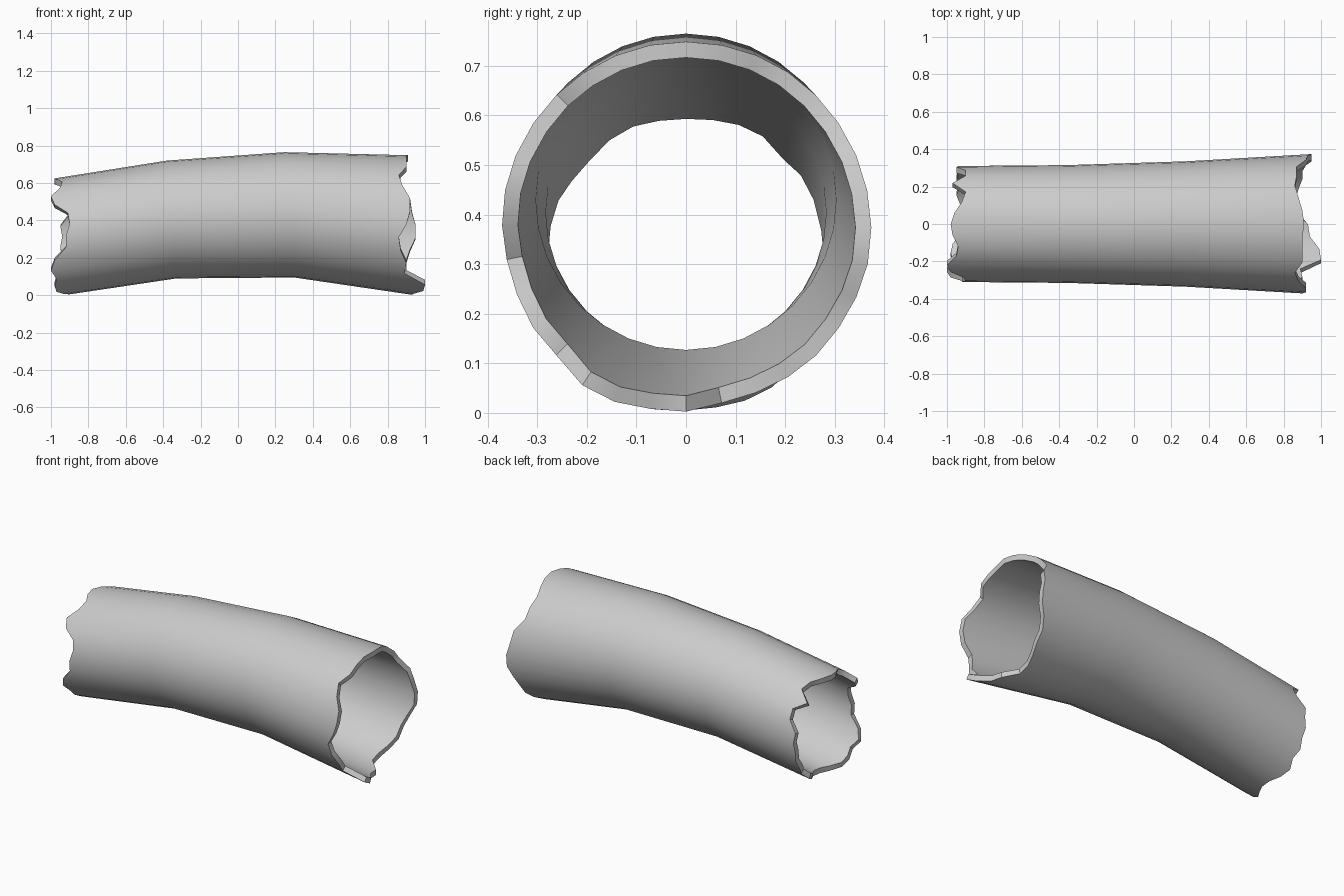
import bpy
import bmesh
import math
from mathutils import Vector

cube = bpy.data.objects.get("Cube")
if cube:
    bpy.data.objects.remove(cube, do_unlink=True)

# Single grey material
grey = bpy.data.materials.new("plain grey")
grey.use_nodes = True
colour = (0.6, 0.6, 0.6, 1.0)
grey.diffuse_color = colour
grey.node_tree.nodes["Principled BSDF"].inputs["Base Color"].default_value = colour

SIDES = 32
WALL = 0.032

# Rings along the bent tube: centre x, centre z, radius, lean of the top in x
RINGS = [
    (-0.94, 0.315, 0.31, -0.04),
    (-0.355, 0.405, 0.315, -0.025),
    (0.275, 0.43, 0.335, -0.025),
    (0.9, 0.378, 0.371, 0.0),
]

# Ragged rims: how far each lengthwise line reaches past 0.85, in hundredths,
# going round from the back over the top, the front and the bottom
LEFT_RIM = [9, 10, 5, 5, 12, 5, 7, 11, 13, 12, 9, 10, 15, 13, 6, 5,
            7, 7, 13, 15, 12, 13, 12, 8, 5, 5, 8, 10, 8, 10, 9, 10]
RIGHT_RIM = [10, 8, 7, 2, 2, 1, 3, 5, 6, 5, 5, 5, 1, 3, 7, 7,
             5, 1, 2, 5, 4, 15, 14, 9, 8, 1, 1, 3, 5, 5, 7, 10]


def ring_point(ring, side, inset):
    x, z, radius, lean = ring
    angle = math.tau * side / SIDES
    r = radius - inset
    return Vector((x + lean * math.sin(angle), r * math.cos(angle),
                   z + r * math.sin(angle)))


def reach(inner, outer, x):
    """Run the line from inner through outer until it meets x."""
    return inner.lerp(outer, (x - inner.x) / (outer.x - inner.x))


def wall_line(bm, side, inset):
    """One lengthwise line of the wall, trimmed to the ragged rims."""
    a, b, c, d = (ring_point(ring, side, inset) for ring in RINGS)
    left = reach(b, a, -0.85 - LEFT_RIM[side] / 100)
    right = reach(c, d, 0.85 + RIGHT_RIM[side] / 100)
    return [bm.verts.new(p) for p in (left, b, c, right)]


# Each loop runs along the outside and back along the inside
bm = bmesh.new()
loops = []
for side in range(SIDES):
    outside = wall_line(bm, side, 0)
    inside = wall_line(bm, side, WALL)
    loops.append(outside + inside[::-1])

for side, loop in enumerate(loops):
    following = loops[(side + 1) % SIDES]
    count = len(loop)
    for i in range(count):
        j = (i + 1) % count
        bm.faces.new((loop[i], loop[j], following[j], following[i]))

bmesh.ops.recalc_face_normals(bm, faces=bm.faces)
mesh = bpy.data.meshes.new("broken_pipe")
bm.to_mesh(mesh)
bm.free()
mesh.materials.append(grey)

pipe = bpy.data.objects.new("broken_pipe", mesh)
bpy.context.collection.objects.link(pipe)

# Smooth walls with crisp broken rims
bpy.ops.object.select_all(action="DESELECT")
pipe.select_set(True)
bpy.context.view_layer.objects.active = pipe
bpy.ops.object.shade_smooth_by_angle(angle=math.radians(35))
